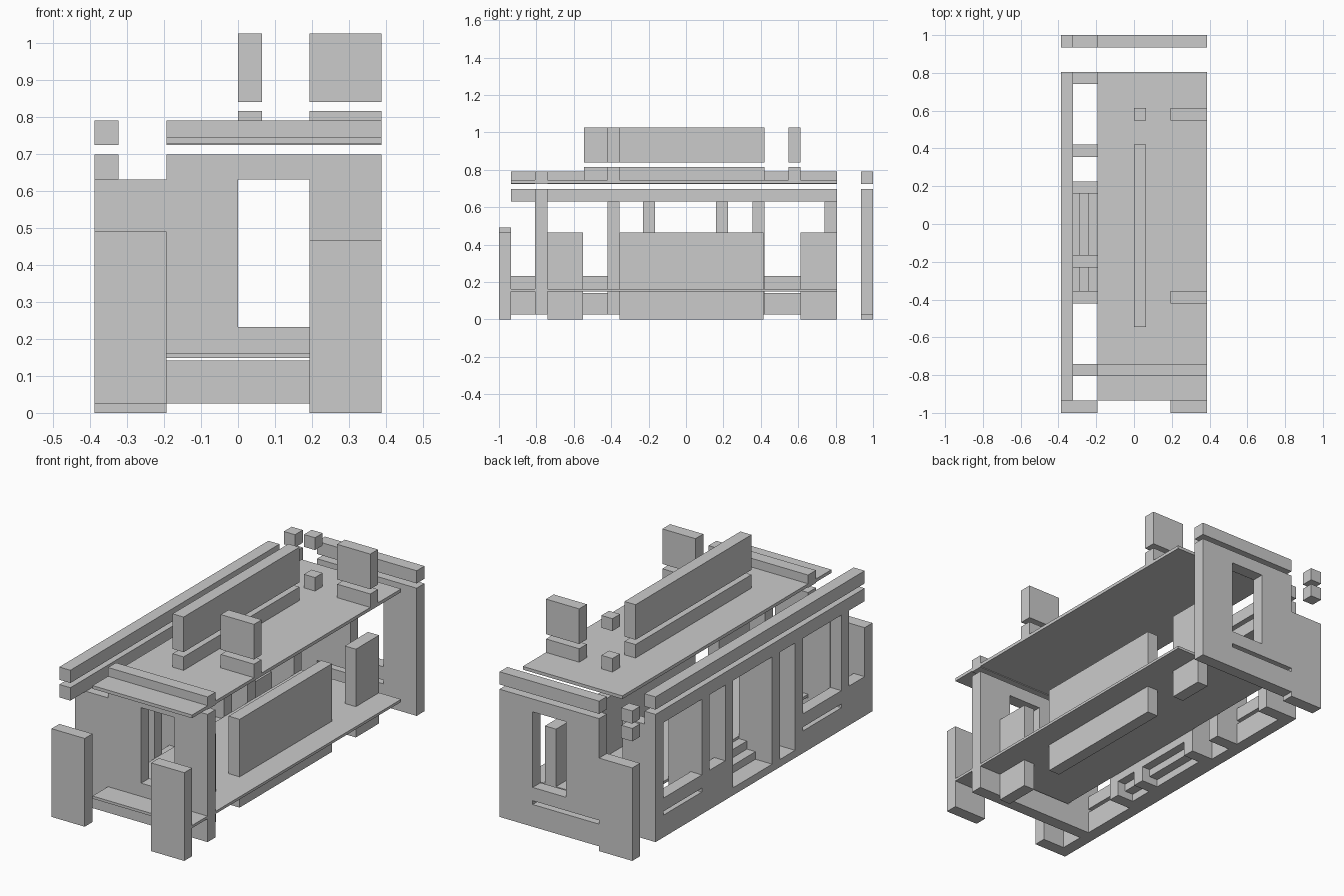
import bpy, bmesh, math
from itertools import product

if "Cube" in bpy.data.objects:
    bpy.data.objects.remove(bpy.data.objects["Cube"])


def solid(name, adds, cuts=()):
    """Merge axis-aligned boxes (x0,x1,y0,y1,z0,z1), minus cut boxes, into one clean shell."""
    boxes = list(adds) + list(cuts)
    axes = [sorted({round(v, 4) for b in boxes for v in b[2 * i:2 * i + 2]}) for i in range(3)]

    def inside(b, p):
        return all(b[2 * i] < p[i] < b[2 * i + 1] for i in range(3))

    filled = set()
    for c in product(*(range(len(a) - 1) for a in axes)):
        mid = [(axes[i][c[i]] + axes[i][c[i] + 1]) / 2 for i in range(3)]
        if any(inside(b, mid) for b in adds) and not any(inside(b, mid) for b in cuts):
            filled.add(c)
    bm = bmesh.new()
    verts = {}

    def vert(k):
        if k not in verts:
            verts[k] = bm.verts.new([axes[i][k[i]] for i in range(3)])
        return verts[k]

    for c in filled:
        for i, s in product(range(3), (0, 1)):
            n = list(c)
            n[i] += 2 * s - 1
            if tuple(n) in filled:
                continue
            u, v = (i + 1) % 3, (i + 2) % 3
            ring = []
            for du, dv in ((0, 0), (1, 0), (1, 1), (0, 1)):
                k = list(c)
                k[i] += s
                k[u] += du
                k[v] += dv
                ring.append(vert(tuple(k)))
            bm.faces.new(ring if s else ring[::-1])
    bmesh.ops.dissolve_limit(bm, angle_limit=math.radians(1), verts=bm.verts, edges=bm.edges)
    me = bpy.data.meshes.new(name)
    bm.to_mesh(me)
    bm.free()
    ob = bpy.data.objects.new(name, me)
    bpy.context.collection.objects.link(ob)
    return ob


# Shared grid lines
T = 0.0645                                  # wall thickness
L, LI, M, D, R = -0.387, -0.3225, -0.1935, 0.1935, 0.387
F, B = -0.935, 0.806                        # slab and side wall ends
LOW, SILL, HEAD, TOP = 0.025, 0.232, 0.63, 0.698
CAP0, CAP1 = 0.723, 0.79
SLIT = (0.142, 0.162)

# Floor and roof slabs
solid("floor_slab", [(M, R, F, B, 0.148, 0.162)])
solid("roof_slab", [(M, R, F, B, 0.727, 0.744)])

# Front and back walls, each with a window and a floor slit
f0, f1 = -0.806, -0.74
solid("front_wall", [(M, R, f0, f1, LOW, TOP), (LI, M, f0, f1, LOW, HEAD)],
      [(0, D, f0, f1, SILL, HEAD), (M, D, f0, f1, *SLIT)])
solid("back_wall", [(M, R, F + 1.87, 1, LOW, TOP), (L, M, 0.935, 1, 0, 0.49)],
      [(0, D, 0.935, 1, SILL, HEAD), (M, D, 0.935, 1, *SLIT)])

# Front columns
solid("front_left_column", [(L, M, -1, F, LOW, 0.49)])
solid("front_right_column", [(D, R, -1, F, 0, 0.465)])

# Left side wall: sill, posts with inner fins, head beam
posts = [f0, -0.42, -0.229, 0.161, 0.356, B - T]
parts = [(L, LI, F, B, LOW, SILL), (L, LI, F, B, HEAD, TOP)]
parts += [(L, LI if y == f0 else M, y, y + T, LOW, HEAD) for y in posts]
doors = [(-0.3555, -0.229), (-0.1645, 0.161)]
cuts = [(L, M, a, b, LOW, HEAD) for a, b in doors]
cuts += [(L, LI, a, b, *SLIT) for a, b in ((-0.7415, -0.42), (0.4205, B - T))]
solid("left_wall", parts, cuts)

# Steps inside the two door openings
for a, b in doors:
    solid("door_steps", [(L, -0.29, a, b, LOW, 0.065), (-0.29, -0.24, a, b, 0.065, 0.105),
                         (-0.24, M, a, b, 0.105, 0.148)])

# Caps floating above the walls
solid("left_cap", [(L, LI, F, B, CAP0, CAP1)])
solid("front_cap", [(M, R, f0, f1, CAP0, CAP1)])
solid("back_cap", [(M, R, 0.935, 1, CAP0, CAP1)])
for z0, z1 in ((HEAD, TOP), (CAP0, CAP1)):
    solid("corner_cube", [(L, LI, 0.935, 1, z0, z1)])

# Right side wall panels standing through the floor
for a, b in ((-0.74, -0.55), (-0.355, 0.415), (0.613, B)):
    solid("right_panel", [(D, D + T, a, b, 0, 0.465)])

# Roof walls: low base plus raised panel
for n, x0, x1, y0, y1, z0 in (("long_wall", 0, T, -0.545, 0.42, 0.84),
                              ("small_post", 0, T, 0.549, 0.613, 0.96),
                              ("rear_wing", D, R, 0.549, 0.613, 0.84),
                              ("front_wing", D, R, -0.42, -0.3555, 0.84)):
    solid("roof_" + n + "_base", [(x0, x1, y0, y1, 0.744, 0.815)])
    solid("roof_" + n, [(x0, x1, y0, y1, z0, 1.025)])
